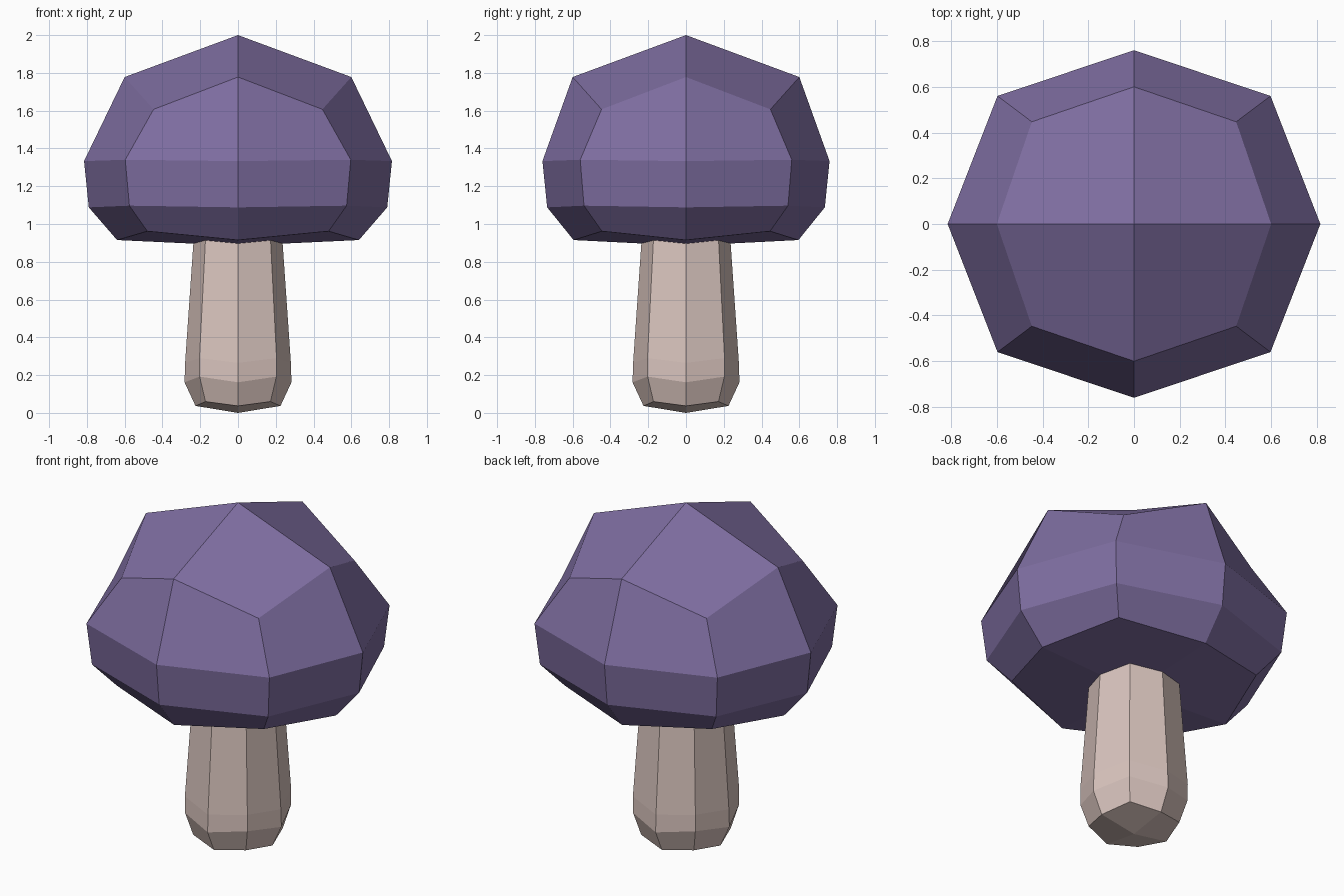
import bpy, bmesh

if "Cube" in bpy.data.objects:
    bpy.data.objects.remove(bpy.data.objects["Cube"])


def material(name, rgb):
    m = bpy.data.materials.new(name)
    m.diffuse_color = (*rgb, 1)
    m.use_nodes = True
    m.node_tree.nodes["Principled BSDF"].inputs["Base Color"].default_value = m.diffuse_color
    return m


def ring(bm, side_x, side_y, side_z, corner_x, corner_y, corner_z):
    """Eight points: four side midpoints alternating with four corners."""
    pts = []
    for sx, sy, along_x in ((1, 1, True), (-1, 1, False), (-1, -1, True), (1, -1, False)):
        pts.append((sx * side_x, 0, side_z) if along_x else (0, sy * side_y, side_z))
        pts.append((sx * corner_x, sy * corner_y, corner_z))
    return [bm.verts.new(p) for p in pts]


def rounded_block(name, bottom_z, rings, top_z, mat):
    """Stack of rings, closed by four quads at each end."""
    bm = bmesh.new()
    loops = [ring(bm, *r) for r in rings]
    for a, b in zip(loops, loops[1:]):
        for i in range(8):
            j = (i + 1) % 8
            bm.faces.new((a[i], a[j], b[j], b[i]))
    for z, loop in ((bottom_z, loops[0]), (top_z, loops[-1])):
        tip = bm.verts.new((0, 0, z))
        for i in range(0, 8, 2):
            bm.faces.new((tip, loop[i], loop[i + 1], loop[(i + 2) % 8]))
    bmesh.ops.recalc_face_normals(bm, faces=bm.faces)
    mesh = bpy.data.meshes.new(name)
    bm.to_mesh(mesh)
    bm.free()
    mesh.materials.append(mat)
    obj = bpy.data.objects.new(name, mesh)
    bpy.context.collection.objects.link(obj)
    return obj


# Mushroom cap
rounded_block("cap", 0.885, [
    (0.64, 0.595, 0.915, 0.48, 0.445, 0.962),
    (0.79, 0.735, 1.088, 0.575, 0.54, 1.097),
    (0.815, 0.76, 1.333, 0.597, 0.56, 1.34),
    (0.60, 0.60, 1.778, 0.447, 0.447, 1.607),
], 2.0, material("cap_purple", (0.21, 0.155, 0.355)))

# Stem, with its top tucked into the cap
rounded_block("stem", 0.0, [
    (0.225, 0.225, 0.037, 0.172, 0.172, 0.06),
    (0.283, 0.283, 0.162, 0.203, 0.203, 0.192),
    (0.28, 0.28, 0.265, 0.204, 0.204, 0.29),
    (0.232, 0.232, 0.96, 0.17, 0.17, 0.96),
], 0.98, material("stem_beige", (0.69, 0.55, 0.51)))
